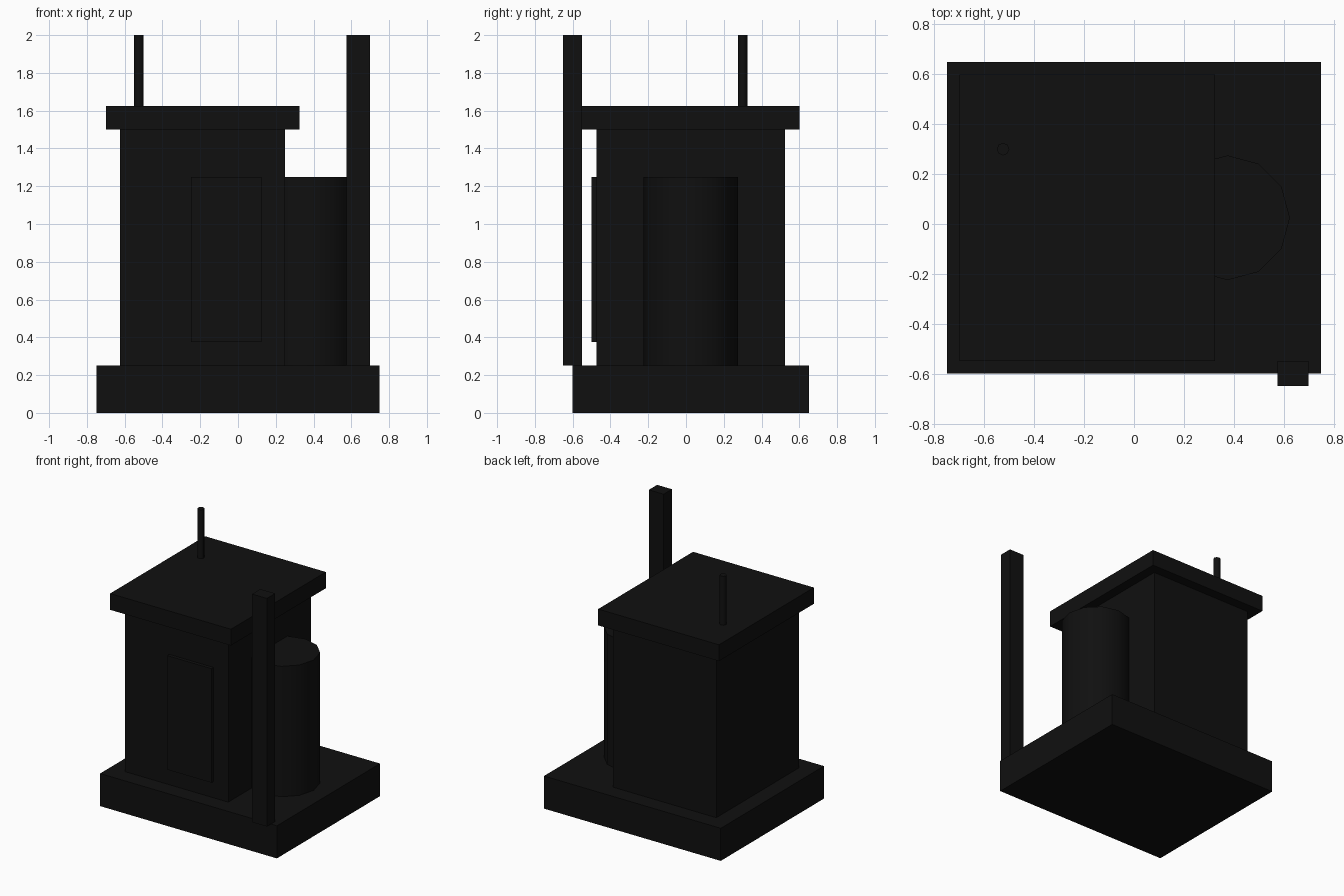
import bpy
import math

cube = bpy.data.objects.get("Cube")
if cube:
    bpy.data.objects.remove(cube, do_unlink=True)

# One near-black colour for the whole model
black = bpy.data.materials.new("near_black")
black.use_nodes = True
colour = (0.005, 0.005, 0.005, 1)
black.diffuse_color = colour
black.node_tree.nodes["Principled BSDF"].inputs["Base Color"].default_value = colour


def finish(name):
    obj = bpy.context.object
    obj.name = obj.data.name = name
    obj.data.materials.append(black)
    return obj


def box(name, x, y, z):
    """Box from (min, max) ranges on each axis."""
    spans = (x, y, z)
    bpy.ops.mesh.primitive_cube_add(size=1, location=[(a + b) / 2 for a, b in spans])
    obj = finish(name)
    obj.scale = [b - a for a, b in spans]
    bpy.ops.object.transform_apply(location=False, rotation=False, scale=True)
    return obj


def cylinder(name, x, y, z, radius, sides):
    bpy.ops.mesh.primitive_cylinder_add(vertices=sides, radius=radius, depth=z[1] - z[0],
                                        location=(x, y, sum(z) / 2))
    obj = finish(name)
    bpy.ops.object.shade_smooth_by_angle(angle=math.radians(50))
    return obj


# Plinth and hut
box("base_slab", (-0.75, 0.75), (-0.6, 0.65), (0, 0.25))
box("hut_walls", (-0.625, 0.25), (-0.475, 0.525), (0.25, 1.5))
box("roof_slab", (-0.7, 0.325), (-0.55, 0.6), (1.5, 1.625))
box("door", (-0.25, 0.125), (-0.5, -0.47), (0.375, 1.25))

# Side tank, front post and roof aerial
cylinder("side_tank", 0.375, 0.025, (0.25, 1.25), 0.25, 12)
box("front_post", (0.575, 0.7), (-0.65, -0.55), (0.25, 2))
cylinder("roof_aerial", -0.525, 0.3, (1.625, 2), 0.025, 8)
